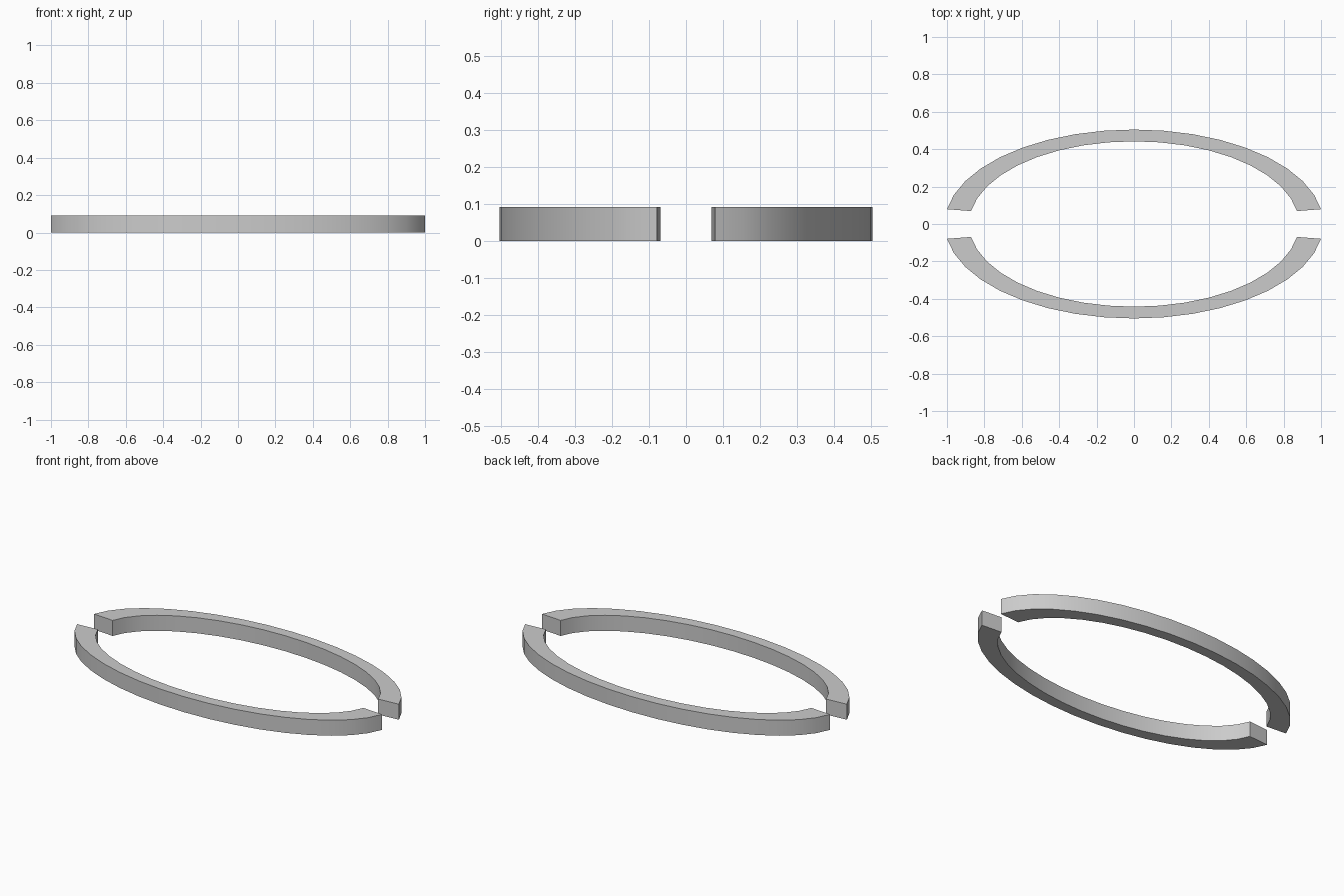
import bpy, bmesh
from math import cos, sin, radians

if "Cube" in bpy.data.objects:
    bpy.data.objects.remove(bpy.data.objects["Cube"])

HEIGHT = 0.092
OUTER = (1.0125, 0.505)   # outer ellipse radii
INNER = (0.882, 0.442)    # inner ellipse radii
STEP = 9                  # degrees per segment


def ellipse_arc(radii, start):
    return [(radii[0] * cos(radians(a)), radii[1] * sin(radians(a)))
            for a in range(start + 9, start + 172, STEP)]


def half_ring(name, start):
    # Quad strip between the two arcs, extruded upwards
    bm = bmesh.new()
    outer = [bm.verts.new((x, y, 0)) for x, y in ellipse_arc(OUTER, start)]
    inner = [bm.verts.new((x, y, 0)) for x, y in ellipse_arc(INNER, start)]
    for i in range(len(outer) - 1):
        bm.faces.new((outer[i], outer[i + 1], inner[i + 1], inner[i]))
    ext = bmesh.ops.extrude_face_region(bm, geom=bm.faces[:])
    top = [v for v in ext["geom"] if isinstance(v, bmesh.types.BMVert)]
    bmesh.ops.translate(bm, verts=top, vec=(0, 0, HEIGHT))
    bmesh.ops.recalc_face_normals(bm, faces=bm.faces[:])
    mesh = bpy.data.meshes.new(name)
    bm.to_mesh(mesh)
    bm.free()
    obj = bpy.data.objects.new(name, mesh)
    bpy.context.collection.objects.link(obj)
    # Smooth curved walls, sharp rims and end caps
    bpy.ops.object.select_all(action='DESELECT')
    obj.select_set(True)
    bpy.context.view_layer.objects.active = obj
    bpy.ops.object.shade_smooth_by_angle(angle=radians(30))


# Back and front halves of the split oval band
half_ring("back_half_ring", 0)
half_ring("front_half_ring", 180)
